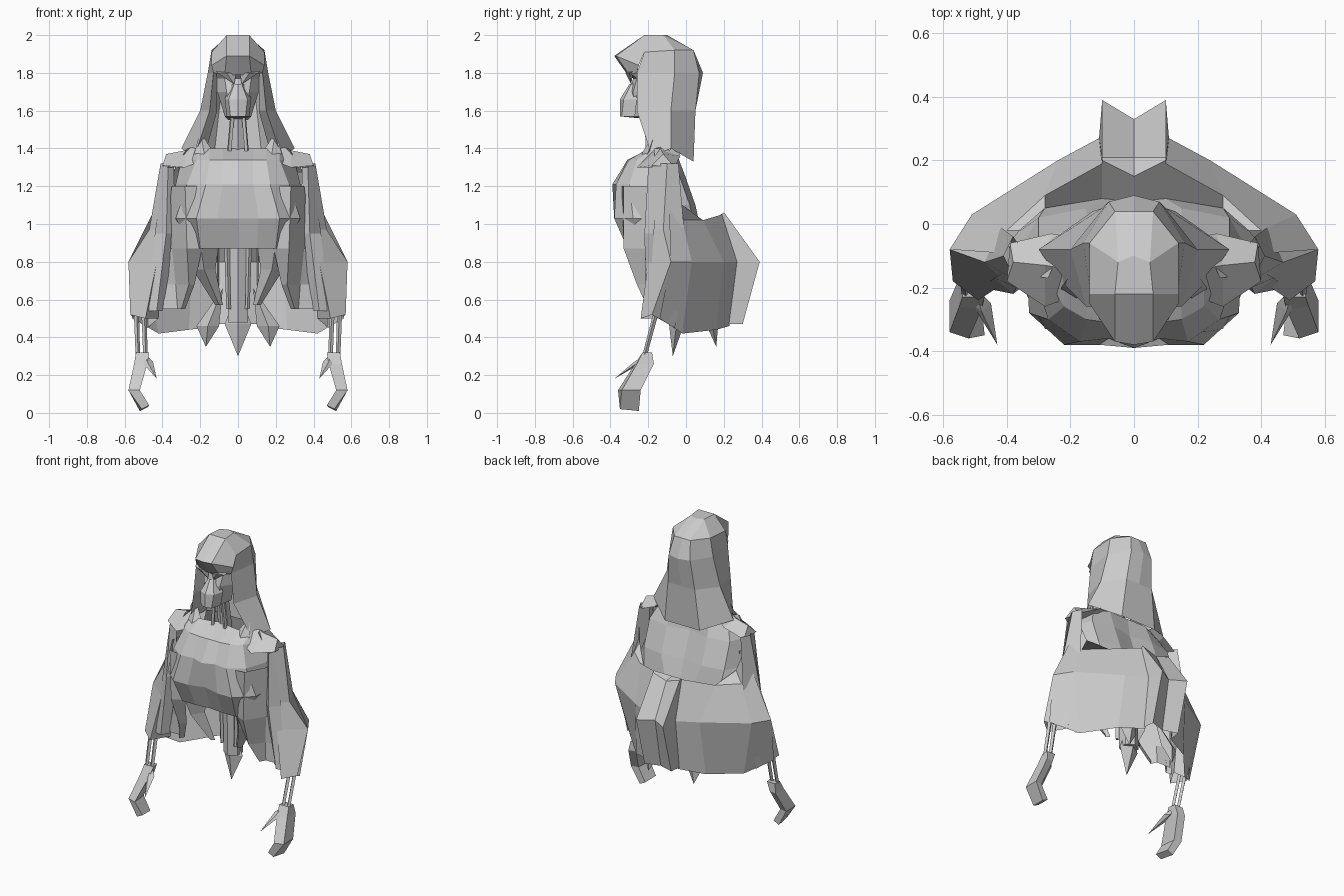
import bpy
import bmesh
from mathutils import Vector

default_cube = bpy.data.objects.get("Cube")
if default_cube:
    bpy.data.objects.remove(default_cube, do_unlink=True)

# One plain stone grey for the whole figure
stone = bpy.data.materials.new("stone_grey")
stone.use_nodes = True
stone_colour = (.6, .6, .6, 1)
stone.diffuse_color = stone_colour
stone.node_tree.nodes["Principled BSDF"].inputs["Base Color"].default_value = stone_colour


def finish(name, bm, mirrored):
    """Turn a bmesh into a flat shaded object, optionally mirrored across x."""
    bmesh.ops.remove_doubles(bm, verts=bm.verts, dist=.001)
    mesh = bpy.data.meshes.new(name)
    bm.to_mesh(mesh)
    bm.free()
    mesh.materials.append(stone)
    obj = bpy.data.objects.new(name, mesh)
    bpy.context.collection.objects.link(obj)
    if mirrored:
        mirror = obj.modifiers.new("mirror", 'MIRROR')
        mirror.use_clip = True
        mirror.merge_threshold = .001
    return obj


def loft(name, rows, closed=False, capped=False, front=False):
    """Skin a sheet (or a tube when closed) through rows of equal length."""
    bm = bmesh.new()
    rings = [[bm.verts.new(point) for point in row] for row in rows]
    count = len(rings[0])
    for upper, lower in zip(rings, rings[1:]):
        for i in range(count if closed else count - 1):
            j = (i + 1) % count
            bm.faces.new((upper[i], upper[j], lower[j], lower[i]))
    if capped:
        bm.faces.new(rings[0])
        bm.faces.new(rings[-1])
    if closed:
        bmesh.ops.recalc_face_normals(bm, faces=bm.faces)
    elif front:
        bmesh.ops.reverse_faces(bm, faces=bm.faces)
    return finish(name, bm, True)


def level(height, *points):
    """A row of points that all share one height."""
    return [(x, y, height) for x, y in points]


def rod(name, start, end, radius, tip_radius, sides=4, mirrored=True):
    """A tapered straight bar between two points."""
    start, end = Vector(start), Vector(end)
    axis = end - start
    bm = bmesh.new()
    bmesh.ops.create_cone(bm, cap_ends=True, segments=sides, radius1=radius,
                          radius2=tip_radius, depth=axis.length)
    turn = axis.to_track_quat('Z', 'Y').to_matrix().to_4x4()
    bmesh.ops.transform(bm, matrix=turn, verts=bm.verts)
    bmesh.ops.translate(bm, vec=(start + end) / 2, verts=bm.verts)
    return finish(name, bm, mirrored)


def spike(name, top, shoulder, tip, width, depth, mirrored=True):
    """A hanging diamond shaped point."""
    bm = bmesh.new()
    peak, point = bm.verts.new(top), bm.verts.new(tip)
    x, y, z = shoulder
    offsets = ((width, 0), (0, depth), (-width, 0), (0, -depth))
    ring = [bm.verts.new((x + dx, y + dy, z)) for dx, dy in offsets]
    for i, corner in enumerate(ring):
        neighbour = ring[(i + 1) % len(ring)]
        bm.faces.new((peak, corner, neighbour))
        bm.faces.new((point, neighbour, corner))
    bmesh.ops.recalc_face_normals(bm, faces=bm.faces)
    return finish(name, bm, mirrored)


# Hood: domed crown with a projecting brim
loft("hood_crown", [
    level(2, *[(0, -.16)] * 4),
    level(2, (0, -.1), (.05, -.12), (.06, -.22), (0, -.22)),
    [(0, .04, 1.92), (.06, .04, 1.92), (.14, -.06, 1.92), (.14, -.22, 1.91)],
    level(1.8, (0, .09), (.08, .07), (.16, -.06), (.13, -.26)),
][:2])
loft("hood_dome", [
    [(0, -.1, 2), (.05, -.12, 2), (.05, -.12, 2), (.06, -.22, 2)],
    [(0, .04, 1.92), (.06, .04, 1.92), (.14, -.06, 1.92), (.14, -.22, 1.91)],
    level(1.8, (0, .09), (.08, .07), (.16, -.06), (.13, -.26)),
])
loft("hood_brim", [
    [(0, -.22, 2), (.06, -.22, 2), (.14, -.22, 1.91)],
    [(0, -.38, 1.89), (.06, -.37, 1.89), (.14, -.25, 1.84)],
    [(0, -.31, 1.79), (.07, -.3, 1.79), (.13, -.26, 1.8)],
], front=True)
# Long drape falling behind and beside the face
loft("hood_drape", [
    level(1.8, (0, .09), (.08, .07), (.16, -.06), (.13, -.26), (.11, -.22)),
    level(1.6, (0, .05), (.1, .05), (.2, -.08), (.15, -.26), (.11, -.18)),
    [(0, .04, 1.33), (.13, .04, 1.33), (.3, -.08, 1.4), (.23, -.18, 1.36), (.16, -.1, 1.42)],
])

# Face with eye hollows, brow ledge and jutting muzzle
loft("face", [
    level(1.8, (0, -.31), (.08, -.3), (.12, -.22)),
    level(1.77, (0, -.28), (.07, -.26), (.12, -.2)),
    level(1.7, (0, -.3), (.06, -.28), (.11, -.2)),
    level(1.57, (0, -.29), (.05, -.27), (.07, -.17)),
    level(1.55, (0, -.17), (.04, -.15), (.05, -.12)),
], front=True)
loft("muzzle", [
    level(1.74, (0, -.3), (.02, -.29), (.04, -.27)),
    level(1.66, (0, -.35), (.05, -.33), (.07, -.26)),
    level(1.57, (0, -.35), (.04, -.34), (.06, -.27)),
    level(1.56, (0, -.25), (.03, -.25), (.05, -.24)),
], front=True)
spike("brow", (.12, -.25, 1.82), (.06, -.3, 1.8), (.02, -.29, 1.74), .05, .02)

# Neck with side cords
rod("neck", (0, -.13, 1.3), (0, -.17, 1.62), .045, .035, 6, False)
rod("neck_cord", (.05, -.2, 1.34), (.03, -.21, 1.58), .012, .012)

# Faceted chest with a lobe either side of the middle ridge
loft("chest", [
    level(1.4, (0, -.17), (.08, -.19), (.15, -.2), (.22, -.17), (.25, -.08)),
    level(1.34, (0, -.31), (.08, -.31), (.15, -.3), (.22, -.26), (.3, -.12)),
    level(1.21, (0, -.39), (.08, -.36), (.17, -.37), (.27, -.3), (.33, -.12)),
    level(1.03, (0, -.35), (.11, -.38), (.22, -.38), (.33, -.28), (.34, -.1)),
    level(.87, (0, -.3), (.1, -.31), (.2, -.31), (.23, -.24), (.24, -.1)),
    level(.87, (0, -.1), (.1, -.1), (.15, -.1), (.18, -.1), (.2, -.08)),
], front=True)
# Pointed panels hanging in front of the hips
loft("hip_panel", [
    level(1.2, (.22, -.34), (.28, -.33), (.35, -.2), (.34, -.08)),
    level(.87, (.19, -.29), (.27, -.33), (.35, -.2), (.4, -.14)),
    level(.68, (.23, -.22), (.26, -.26), (.33, -.18), (.41, -.14)),
    level(.55, (.28, -.17), (.3, -.2), (.32, -.16), (.42, -.16)),
], front=True)
loft("inner_panel", [
    level(.9, (.1, -.2), (.2, -.3), (.24, -.2)),
    level(.76, (.12, -.18), (.18, -.25), (.24, -.18)),
    level(.57, (.08, -.13), (.1, -.15), (.12, -.13)),
], front=True)

# Shoulder blades and upper back
loft("upper_back", [
    level(1.4, (0, -.06), (.14, -.06), (.24, -.1), (.27, -.17)),
    level(1.27, (0, -.04), (.15, -.01), (.3, -.04), (.35, -.16)),
    level(1.1, (0, .02), (.15, .05), (.3, .02), (.38, -.12)),
    level(.96, (0, .07), (.1, .08), (.28, .05), (.4, -.05)),
])
# Angular shoulder plates
loft("shoulder_plate", [
    [(.12, -.2, 1.36), (.2, -.04, 1.41), (.22, -.14, 1.42)],
    [(.28, -.26, 1.3), (.26, -.03, 1.36), (.28, -.13, 1.39)],
    [(.4, -.18, 1.31), (.39, -.06, 1.3), (.38, -.12, 1.37)],
], closed=True, capped=True)
spike("shoulder_point", (.2, -.16, 1.49), (.18, -.2, 1.38), (.2, -.27, 1.25), .05, .03)

# Wide cape wrapping the back, creased at elbow height
loft("cape", [
    [(.1, .08, .96), (.28, .05, .97), (.36, -.02, 1.1), (.4, -.07, 1.26)],
    [(.1, .19, 1.05), (.28, .09, 1.02), (.4, -.02, 1.02), (.44, -.09, 1.08)],
    level(.8, (.11, .27), (.24, .2), (.51, .03), (.58, -.08)),
    [(.1, .23, .46), (.26, .16, .44), (.42, -.02, .42), (.56, -.14, .5)],
])
# Raised notched panel down the middle of the cape
loft("back_ridge", [
    [(0, .07, .96), (.1, .08, .96), (.1, .08, .96)],
    [(0, .15, 1.03), (.1, .2, 1.06), (.1, .14, 1.01)],
    [(0, .21, 1.02), (.1, .21, 1.05), (.1, .18, 1)],
    level(.8, (0, .33), (.1, .39), (.11, .27)),
    level(.47, (0, .27), (.1, .3), (.11, .22)),
])

# Sleeves
loft("sleeve", [
    level(1.32, (.41, -.1), (.38, -.04), (.34, -.1), (.37, -.18)),
    level(.97, (.47, -.12), (.42, -.01), (.36, -.1), (.39, -.2)),
    level(.8, (.58, -.08), (.48, .02), (.4, -.06), (.43, -.2)),
    [(.57, -.18, .52), (.48, -.06, .45), (.42, -.12, .5), (.49, -.24, .5)],
], closed=True)
loft("sleeve_fold", [
    level(1.3, (.34, -.17), (.37, -.2), (.39, -.14)),
    level(.95, (.33, -.18), (.38, -.22), (.44, -.17)),
    level(.54, (.4, -.16), (.43, -.21), (.48, -.2)),
], front=True)

# Thin forearms made of twin rods, with cuff, hand and thumb
for label, x in (("inner", .5), ("outer", .54)):
    rod(label + "_forearm", (x, -.14, .6), (x - .01, -.22, .3), .014, .012)
loft("hand", [
    level(.32, (.47, -.23), (.54, -.23), (.54, -.18), (.48, -.18)),
    level(.26, (.48, -.27), (.55, -.26), (.55, -.17), (.5, -.18)),
    level(.12, (.52, -.36), (.58, -.34), (.58, -.24), (.53, -.25)),
    [(.47, -.35, .04), (.51, -.35, .02), (.52, -.25, .01), (.48, -.25, .03)],
], closed=True, capped=True)
spike("thumb", (.5, -.2, .32), (.48, -.25, .27), (.43, -.38, .18), .03, .025)

# Spine column and the hanging points below the body
rod("spine", (0, -.06, .95), (0, -.05, .48), .06, .06, 6, False)
rod("spine_cord", (.06, -.1, .95), (.05, -.1, .55), .015, .012)
spike("tail_point", (0, -.05, .66), (0, -.05, .47), (0, -.07, .3), .07, .04, False)
spike("rear_point", (.08, .1, .66), (.16, .14, .46), (.17, .16, .35), .06, .03)
